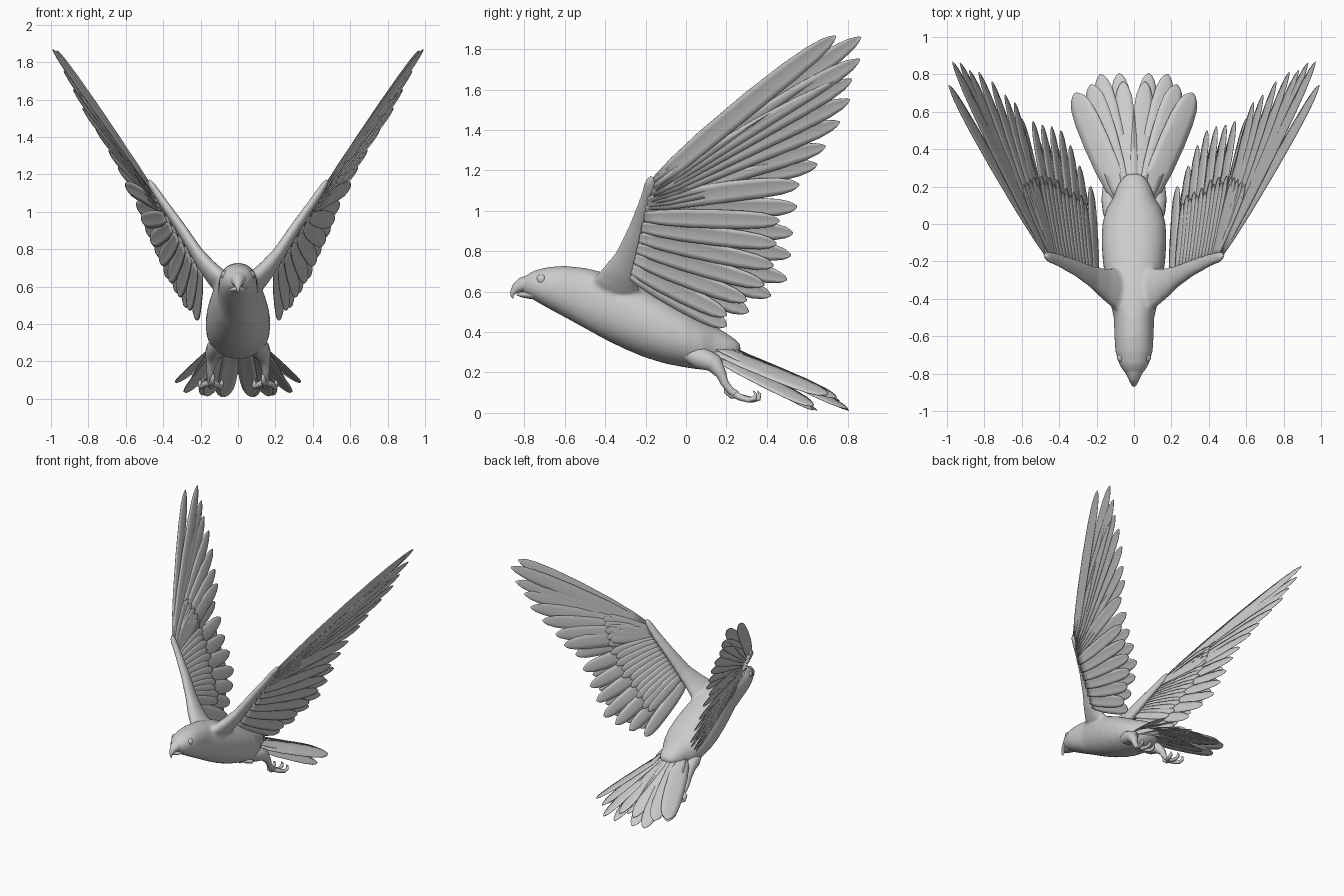
import bpy, bmesh, math
from mathutils import Vector, Matrix

if "Cube" in bpy.data.objects:
    bpy.data.objects.remove(bpy.data.objects["Cube"])

WING_N = Vector((-0.86, 0.18, 0.46)).normalized()   # upper face of the wing


def finish(name, bm, mirror=False, thick=0, angle=50):
    bmesh.ops.recalc_face_normals(bm, faces=bm.faces)
    me = bpy.data.meshes.new(name)
    bm.to_mesh(me)
    bm.free()
    ob = bpy.data.objects.new(name, me)
    bpy.context.collection.objects.link(ob)
    bpy.ops.object.select_all(action='DESELECT')
    ob.select_set(True)
    bpy.context.view_layer.objects.active = ob
    bpy.ops.object.shade_smooth_by_angle(angle=math.radians(angle))
    if thick:
        m = ob.modifiers.new("thickness", 'SOLIDIFY')
        m.thickness, m.offset = thick, 0
    if mirror:
        m = ob.modifiers.new("mirror", 'MIRROR')
        m.use_mirror_merge = False
    return ob


def loft(bm, rings, sides=24, power=1.0):
    """Skin over rings given as (centre, half axis a, half axis b)."""
    def sp(v):
        return math.copysign(abs(v) ** power, v)
    loops = []
    for c, a, b in rings:
        angs = [2 * math.pi * i / sides for i in range(sides)]
        loops.append([bm.verts.new(c + a * sp(math.cos(t)) + b * sp(math.sin(t))) for t in angs])
    for l0, l1 in zip(loops, loops[1:]):
        for i in range(sides):
            j = (i + 1) % sides
            bm.faces.new((l0[i], l0[j], l1[j], l1[i]))
    bm.faces.new(loops[0])
    bm.faces.new(loops[-1])


def tube(bm, pts, radii, sides=10):
    pts = [Vector(p) for p in pts]
    rings = []
    for i, p in enumerate(pts):
        d = (pts[min(i + 1, len(pts) - 1)] - pts[max(i - 1, 0)]).normalized()
        a = d.cross(Vector((1, 0.1, 0))).normalized()
        rings.append((p, a * radii[i], d.cross(a) * radii[i]))
    loft(bm, rings, sides)


OUTLINE = [(0, .5), (.12, .78), (.3, .95), (.55, 1), (.75, .95), (.88, .8), (.95, .55), (.98, .32), (1, .08)]


def feather(bm, base, tip, normal, half, twist=0.0, bow=0.0):
    base, tip = Vector(base), Vector(tip)
    d = tip - base
    n = (normal - d.normalized() * normal.dot(d.normalized())).normalized()
    n = Matrix.Rotation(twist, 3, d.normalized()) @ n
    w = n.cross(d).normalized()
    rows = []
    for t, k in OUTLINE:
        c = base + d * t + w * bow * math.sin(math.pi * t)
        rows.append([bm.verts.new(c + w * half * k * s + n * half * .1 * (1 - abs(s)) * k)
                     for s in (-1, -.5, 0, .5, 1)])
    for r0, r1 in zip(rows, rows[1:]):
        for i in range(4):
            bm.faces.new((r0[i], r0[i + 1], r1[i + 1], r1[i]))


# Body: y, top, bottom, half width
prof = [(-.815, .66, .60, .03), (-.79, .682, .583, .055), (-.75, .706, .556, .08), (-.68, .723, .516, .1),
        (-.6, .728, .473, .105), (-.5, .718, .418, .108), (-.4, .694, .363, .132), (-.3, .66, .314, .152),
        (-.2, .615, .273, .167), (-.1, .565, .243, .174), (0, .508, .224, .17), (.08, .46, .213, .148),
        (.14, .43, .215, .112), (.2, .395, .235, .09), (.25, .36, .275, .06), (.27, .34, .3, .03)]
bm = bmesh.new()
loft(bm, [(Vector((0, y, (t + b) / 2)), Vector((w, 0, 0)), Vector((0, 0, (t - b) / 2)))
          for y, t, b, w in prof], 32, .92)

# Wing arms merged into the body: centre, half chord, half thickness
arm = [((.03, -.36, .58), .11, .06), ((.10, -.345, .635), .115, .055), ((.16, -.32, .70), .088, .045),
       ((.22, -.285, .78), .064, .034), ((.31, -.235, .92), .048, .028), ((.40, -.195, 1.05), .038, .023),
       ((.46, -.175, 1.14), .032, .02), ((.478, -.165, 1.172), .016, .012)]
span = Vector((.42, .15, .55)).normalized()
chord = span.cross(WING_N).normalized()
for s in (1, -1):
    flip = Matrix.Diagonal((s, 1, 1))
    loft(bm, [(flip @ Vector(c), flip @ chord * a, flip @ WING_N * b) for c, a, b in arm], 20)
body = finish("body", bm)
m = body.modifiers.new("blend", 'REMESH')
m.mode, m.voxel_size, m.use_smooth_shade = 'VOXEL', .011, True
m = body.modifiers.new("soften", 'SMOOTH')
m.factor, m.iterations = .5, 12

# Hooked upper beak and lower beak
bm = bmesh.new()
loft(bm, [(Vector((0, y, z)), Vector((w, 0, 0)), Vector((0, h * s, h * c))) for y, z, w, h, s, c in
          [(-.77, .64, .058, .048, 0, 1), (-.815, .633, .036, .036, -.3, .95), (-.84, .617, .024, .026, -.6, .8),
           (-.856, .598, .014, .015, -.9, .4), (-.861, .58, .008, .008, -1, 0), (-.856, .565, .002, .002, -1, 0)]], 16)
loft(bm, [(Vector((0, y, z)), Vector((w, 0, 0)), Vector((0, 0, h))) for y, z, w, h in
          [(-.76, .588, .052, .026), (-.81, .585, .026, .014), (-.838, .586, .008, .005)]], 16)
finish("beak", bm)

# Eyes
bm = bmesh.new()
bmesh.ops.create_uvsphere(bm, u_segments=16, v_segments=10, radius=.026,
                          matrix=Matrix.Translation((.065, -.715, .66)))
finish("eyes", bm, mirror=True)

# Flight feathers, from wing tip to body
tips = [(.99, .74, 1.865), (.97, .865, 1.86), (.93, .86, 1.75), (.88, .82, 1.65), (.83, .81, 1.55),
        (.76, .76, 1.44), (.69, .69, 1.32), (.64, .65, 1.23), (.60, .56, 1.13), (.54, .55, 1.02),
        (.49, .53, .89), (.44, .52, .78), (.39, .50, .66), (.34, .42, .58), (.29, .31, .50), (.23, .2, .43)]
pairs = []
for i, t in enumerate(tips):
    if i < 9:
        b = Vector((.465, -.16, 1.13)).lerp(Vector((.42, -.19, 1.03)), i / 8)
    else:
        b = Vector((.40, -.2, 1.0)).lerp(Vector((.20, -.27, .69)), (i - 9) / 6)
    pairs.append((b, Vector(t)))

bm = bmesh.new()
for i, (b, t) in enumerate(pairs):
    feather(bm, b - WING_N * .002 * (i % 2), t, WING_N, .055, -.1, -.012 if i < 9 else 0)
finish("flight_feathers", bm, mirror=True, thick=.003)

# Covert feathers over the top of the wing
bm = bmesh.new()
for i in range(6, 29):
    k, f = i // 2, (i % 2) / 2
    b = pairs[k][0].lerp(pairs[k + 1][0], f)
    t = pairs[k][1].lerp(pairs[k + 1][1], f)
    d = (t - b).normalized()
    length = .43 if k < 11 else .40
    feather(bm, b + WING_N * .008, b + d * (length + .03 * (i % 2)) + WING_N * .011, WING_N, .036, -.12)
finish("upper_coverts", bm, mirror=True, thick=.003)

# Covert feathers under the inner wing
bm = bmesh.new()
for i in range(9, 15):
    b = pairs[i][0].lerp(pairs[i + 1][0], .5)
    t = pairs[i][1].lerp(pairs[i + 1][1], .5)
    feather(bm, b - WING_N * .01, b.lerp(t, .9) - WING_N * .014, WING_N, .05, -.12)
finish("under_coverts", bm, mirror=True, thick=.003)

# Tail fan: base x, base z, tip, half width, outward tilt
tail = [(.02, .37, (.06, .76, .06), .055, .1), (.03, .36, (.08, .805, .012), .06, .15),
        (.045, .35, (.18, .80, .02), .062, .3), (.06, .34, (.23, .745, .075), .068, .4),
        (.07, .32, (.315, .70, .09), .075, .55), (.05, .31, (.16, .63, .015), .055, .3),
        (.07, .29, (.27, .63, .035), .065, .5), (.02, .32, (.07, .65, .012), .05, .1)]
bm = bmesh.new()
for x, z, t, h, tilt in tail:
    feather(bm, (x, .13, z), t, Vector((tilt, .45, .87)), h, .05)
finish("tail_feathers", bm, mirror=True, thick=.003)

# Thighs and shanks
bm = bmesh.new()
tube(bm, [(.10, .0, .30), (.112, .07, .272), (.13, .14, .245), (.145, .175, .19), (.148, .19, .15),
          (.148, .22, .11), (.148, .25, .09)], [.04, .056, .046, .026, .02, .018, .02], 14)
finish("legs", bm, mirror=True)

# Curled toes with claws
bm = bmesh.new()
for dx, dy in ((-.055, .01), (-.005, .03), (.05, .01)):
    p = Vector((.148, .245, .09))
    tube(bm, [p, p + Vector((dx * .6, .02, -.012)), p + Vector((dx, .055 + dy, -.026)),
              p + Vector((dx * 1.1, .085 + dy, -.018)), p + Vector((dx * 1.1, .09 + dy, .004)),
              p + Vector((dx * 1.05, .078 + dy, .02))], [.018, .016, .014, .013, .008, .001])
tube(bm, [(.148, .25, .09), (.14, .225, .085), (.135, .2, .105), (.135, .195, .13), (.136, .205, .15)],
     [.018, .015, .013, .008, .001])
finish("toes", bm, mirror=True)
